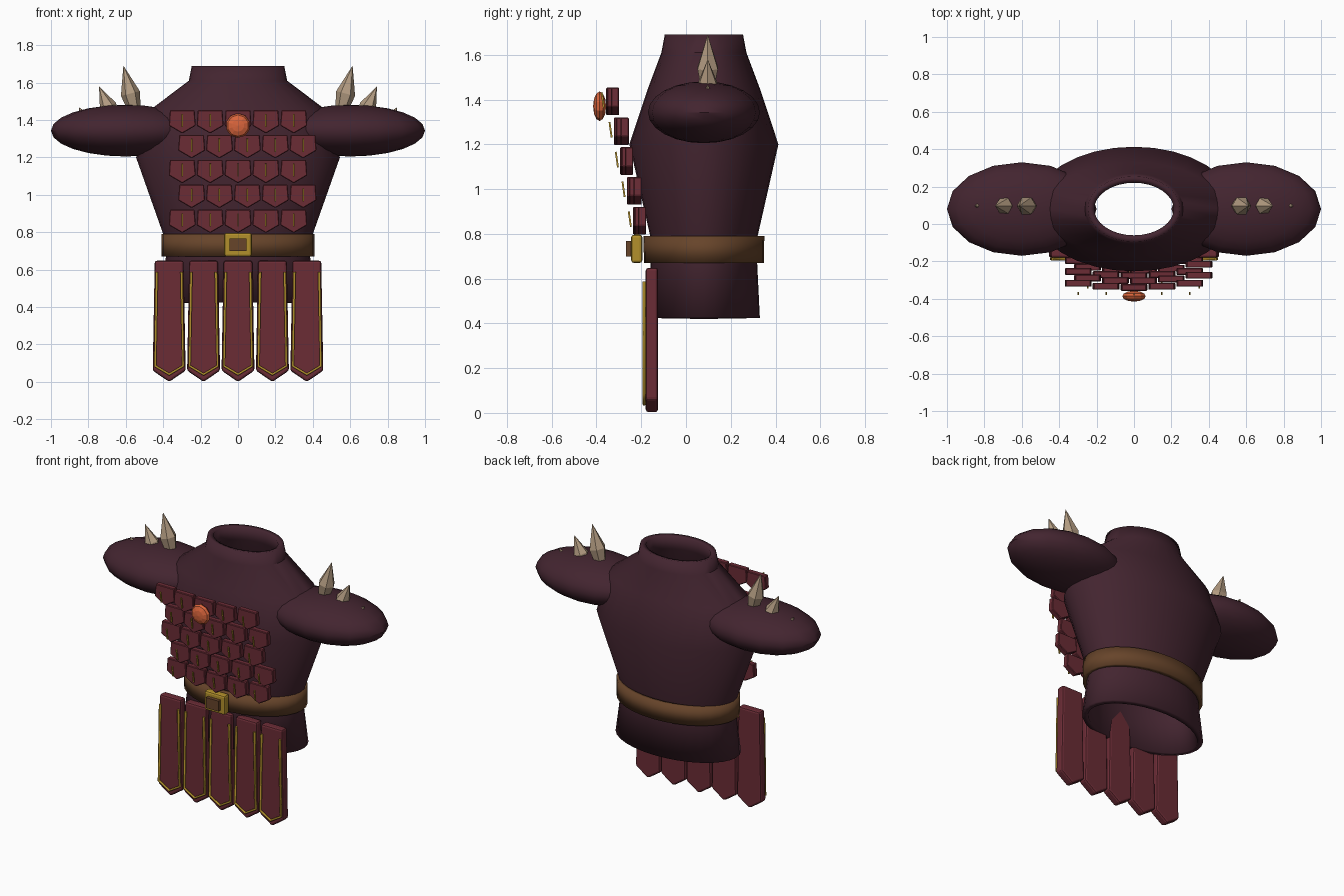
import bpy, bmesh, math
from mathutils import Matrix, Vector

cube = bpy.data.objects.get("Cube")
if cube:
    bpy.data.objects.remove(cube, do_unlink=True)

CY = 0.08  # depth of the body axis


def material(name, rgb):
    m = bpy.data.materials.new(name)
    m.use_nodes = True
    m.diffuse_color = (*rgb, 1)
    m.node_tree.nodes["Principled BSDF"].inputs["Base Color"].default_value = (*rgb, 1)
    return m


PLUM = material("plum cloth", (0.056, 0.018, 0.029))
RED = material("dark red leather", (0.145, 0.025, 0.036))
BROWN = material("brown leather", (0.135, 0.058, 0.023))
GOLD = material("gold", (0.45, 0.28, 0.025))
BONE = material("bone", (0.45, 0.33, 0.22))
ORANGE = material("orange gem", (0.70, 0.13, 0.045))


def make(name, bm, mat, smooth=False):
    bmesh.ops.recalc_face_normals(bm, faces=bm.faces)
    mesh = bpy.data.meshes.new(name)
    bm.to_mesh(mesh)
    bm.free()
    mesh.materials.append(mat)
    ob = bpy.data.objects.new(name, mesh)
    bpy.context.collection.objects.link(ob)
    if smooth:
        bpy.ops.object.select_all(action='DESELECT')
        ob.select_set(True)
        bpy.context.view_layer.objects.active = ob
        bpy.ops.object.shade_smooth_by_angle(angle=math.radians(35))
    return ob


def loft(rings, n, capped=False):
    """Skin of elliptical rings (z, rx, ry) around the z axis."""
    bm = bmesh.new()
    loops = []
    for z, rx, ry in rings:
        angles = [math.tau * i / n for i in range(n)]
        loops.append([bm.verts.new((rx * math.cos(a), ry * math.sin(a), z)) for a in angles])
    for low, high in zip(loops, loops[1:]):
        for i in range(n):
            j = (i + 1) % n
            bm.faces.new((low[i], low[j], high[j], high[i]))
    if capped:
        bm.faces.new(loops[0])
        bm.faces.new(loops[-1])
    return bm


def shell(name, rings, mat, thickness):
    ob = make(name, loft(rings, 32), mat, True)
    ob.location.y = CY
    mod = ob.modifiers.new("wall", 'SOLIDIFY')
    mod.thickness = thickness
    mod.offset = -1
    return ob


def bevel(ob, width, segments=2):
    mod = ob.modifiers.new("soft edges", 'BEVEL')
    mod.width = width
    mod.segments = segments
    return ob


def plate(name, outline, front, depth, mat):
    """Outline in x, z extruded backwards from y = front."""
    bm = bmesh.new()
    face = bm.faces.new([bm.verts.new((x, front, z)) for x, z in outline])
    new = bmesh.ops.extrude_face_region(bm, geom=[face])["geom"]
    bmesh.ops.translate(bm, verts=[v for v in new if isinstance(v, bmesh.types.BMVert)],
                        vec=(0, depth, 0))
    return make(name, bm, mat)


def rect(cx, cz, hx, hz):
    return [(cx - hx, cz - hz), (cx + hx, cz - hz), (cx + hx, cz + hz), (cx - hx, cz + hz)]


# Body and belt
shell("torso", [(0.425, 0.42, 0.25), (0.67, 0.385, 0.238), (0.79, 0.40, 0.24),
                (1.2, 0.545, 0.333), (1.45, 0.475, 0.25), (1.61, 0.263, 0.19),
                (1.69, 0.247, 0.175)], PLUM, 0.035)
shell("belt", [(0.67, 0.408, 0.268), (0.79, 0.408, 0.27)], BROWN, 0.03)

# Buckle
bevel(plate("buckle_frame", rect(0, 0.733, 0.074, 0.063), -0.245, 0.05, GOLD), 0.012)
plate("buckle_centre", rect(0, 0.733, 0.046, 0.034), -0.268, 0.04, BROWN)

# Shoulder pads with spikes: x, z of the tip, length, radius, outward lean
SPIKES = [(0.612, 1.688, 0.26, 0.052, 14), (0.742, 1.578, 0.20, 0.047, 24),
          (0.85, 1.466, 0.14, 0.04, 32)]
for side, label in ((1, "left"), (-1, "right")):
    bm = bmesh.new()
    bmesh.ops.create_uvsphere(bm, u_segments=16, v_segments=12, radius=1,
                              matrix=Matrix.Diagonal((0.4, 0.25, 0.138, 1)))
    pad = make(label + "_shoulder_pad", bm, PLUM, True)
    pad.location = (side * 0.6, CY, 1.343)
    for k, (x, z, length, r, lean) in enumerate(SPIKES, 1):
        rings = [(-length, r * 0.6, r * 0.6), (-length * 0.58, r, r), (0, 0.001, 0.001)]
        spike = make(f"{label}_spike_{k}", loft(rings, 6, True), BONE)
        spike.location = (side * x, 0.097, z)
        spike.rotation_euler = (0, side * math.radians(lean), 0)

# Staggered rows of chest scales, each with a fine vein
FRONTS = (-0.357, -0.322, -0.294, -0.264, -0.236)
for row, front in enumerate(FRONTS):
    top = 1.453 - row * 0.133
    for col in range(-2, 3):
        x = col * 0.149 + (0.05 if row % 2 else 0)
        outline = [(x, top - 0.125), (x + 0.072, top - 0.083), (x + 0.066, top),
                   (x - 0.066, top), (x - 0.072, top - 0.083)]
        bevel(plate(f"scale_{row + 1}_{col + 3}", outline, front + 0.25 * x * x,
                    0.036, RED), 0.004, 1)
        vein = plate(f"scale_vein_{row + 1}_{col + 3}", rect(0, 0, 0.004, 0.035),
                     -0.004, 0.008, GOLD)
        vein.location = (x, front - 0.015, top - 0.055)
        vein.rotation_euler.x = math.radians(8)

# Chest gem
bm = bmesh.new()
bmesh.ops.create_uvsphere(bm, u_segments=10, v_segments=6, radius=1)
gem = make("chest_gem", bm, ORANGE)
gem.scale = (0.066, 0.066, 0.029)
gem.rotation_euler.x = math.pi / 2
gem.location = (0, -0.386, 1.37)

# Skirt strips with piping
for k in range(5):
    x = (k - 2) * 0.184
    outline = [(x, 0.0), (x + 0.088, 0.06), (x + 0.077, 0.648),
               (x - 0.077, 0.648), (x - 0.088, 0.06)]
    bevel(plate(f"skirt_strip_{k + 1}", outline, -0.18, 0.055, RED), 0.012)
    curve = bpy.data.curves.new(f"strip_piping_{k + 1}", 'CURVE')
    curve.dimensions = '3D'
    curve.bevel_depth = 0.008
    curve.bevel_resolution = 1
    curve.use_fill_caps = True
    path = [(-0.066, 0.588), (-0.075, 0.085), (0, 0.04), (0.075, 0.085), (0.066, 0.588)]
    spline = curve.splines.new('POLY')
    spline.points.add(len(path) - 1)
    for point, (dx, z) in zip(spline.points, path):
        point.co = (x + dx, -0.187, z, 1)
    curve.materials.append(GOLD)
    bpy.context.collection.objects.link(bpy.data.objects.new(curve.name, curve))
